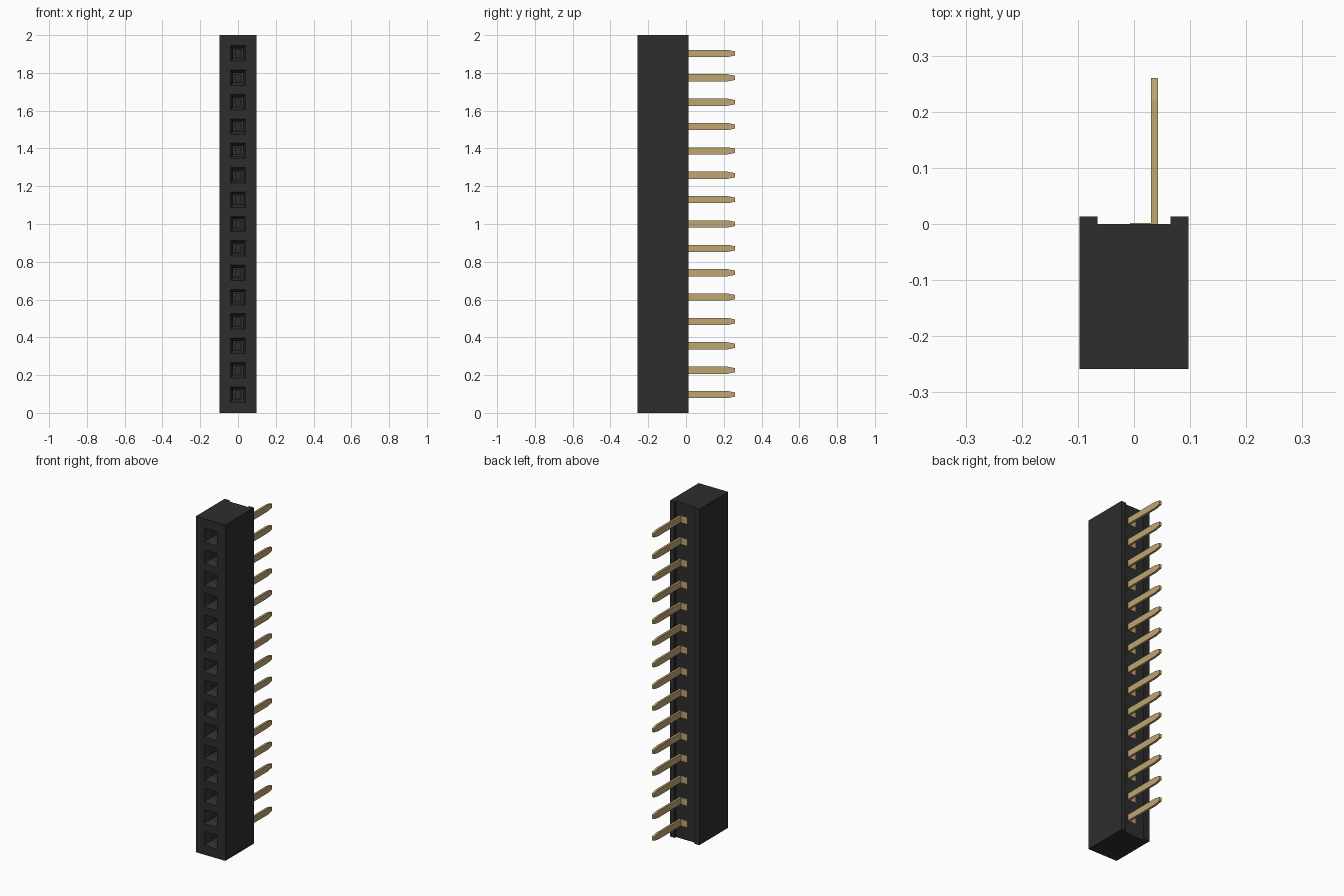
import bpy
import bmesh
from mathutils import Vector

cube = bpy.data.objects.get("Cube")
if cube:
    bpy.data.objects.remove(cube, do_unlink=True)

COUNT = 15
PITCH = 0.129
CENTRES = [1.0 + (i - (COUNT - 1) / 2) * PITCH for i in range(COUNT)]


def material(name, color, roughness):
    m = bpy.data.materials.new(name)
    m.use_nodes = True
    m.diffuse_color = color
    bsdf = m.node_tree.nodes["Principled BSDF"]
    bsdf.inputs["Base Color"].default_value = color
    bsdf.inputs["Roughness"].default_value = roughness
    return m


black = material("black plastic", (0.027, 0.027, 0.027, 1), 0.6)
gold = material("gold metal", (0.53, 0.38, 0.17, 1), 0.4)


def finish(bm, name, mat):
    bmesh.ops.recalc_face_normals(bm, faces=bm.faces)
    mesh = bpy.data.meshes.new(name)
    bm.to_mesh(mesh)
    bm.free()
    mesh.materials.append(mat)
    obj = bpy.data.objects.new(name, mesh)
    bpy.context.collection.objects.link(obj)
    return obj


def loft(bm, rings):
    """Skin between rings of equal length and cap both ends."""
    loops = [[bm.verts.new(p) for p in ring] for ring in rings]
    n = len(loops[0])
    for a, b in zip(loops, loops[1:]):
        for i in range(n):
            j = (i + 1) % n
            bm.faces.new((a[i], a[j], b[j], b[i]))
    bm.faces.new(loops[0])
    bm.faces.new(loops[-1])


# Housing: grooved profile lofted upward, with levels at every socket edge
HALF, MOUTH, FRONT, BACK = 0.097, 0.041, -0.258, 0.013
profile = [(-HALF, FRONT), (-MOUTH, FRONT), (MOUTH, FRONT), (HALF, FRONT),
           (HALF, BACK), (0.065, BACK), (0.065, 0), (-0.065, 0),
           (-0.065, BACK), (-HALF, BACK)]
levels = [0.0] + [c + s * MOUTH for c in CENTRES for s in (-1, 1)] + [2.0]
bm = bmesh.new()
loft(bm, [[(x, y, z) for x, y in profile] for z in levels])

# Sockets: each front square becomes a funnel, a shaft and a narrow slot
mouths = []
for f in bm.faces:
    c = f.calc_center_median()
    if (abs(c.x) < 0.001 and abs(c.y - FRONT) < 0.001
            and min(abs(c.z - z) for z in CENTRES) < 0.001):
        mouths.append(f)
STEPS = [(0.026, 0.026, 0.035), (0.026, 0.026, 0.10),
         (0.013, 0.018, 0.10), (0.013, 0.018, 0.17)]
for f in mouths:
    centre = f.calc_center_median()
    for half_x, half_z, depth in STEPS:
        f = bmesh.ops.extrude_discrete_faces(bm, faces=[f])["faces"][0]
        for v in f.verts:
            sx = 1 if v.co.x > centre.x else -1
            sz = 1 if v.co.z > centre.z else -1
            v.co = Vector((sx * half_x, FRONT + depth, centre.z + sz * half_z))
finish(bm, "housing", black)

# Pins: flat blades with tapered tips, and a contact foot beside each root
PIN_X = (0.030, 0.043)
for i, z in enumerate(CENTRES):
    bm = bmesh.new()
    loft(bm, [[(PIN_X[0], y, z - h), (PIN_X[1], y, z - h),
               (PIN_X[1], y, z + h), (PIN_X[0], y, z + h)]
              for y, h in ((-0.02, 0.019), (0.22, 0.019), (0.26, 0.011))])
    loft(bm, [[(-0.007, y, z - 0.019), (PIN_X[0], y, z - 0.019),
               (PIN_X[0], y, z + 0.019), (-0.007, y, z + 0.019)]
              for y in (-0.006, 0.002)])
    finish(bm, f"pin_{i + 1}", gold)
